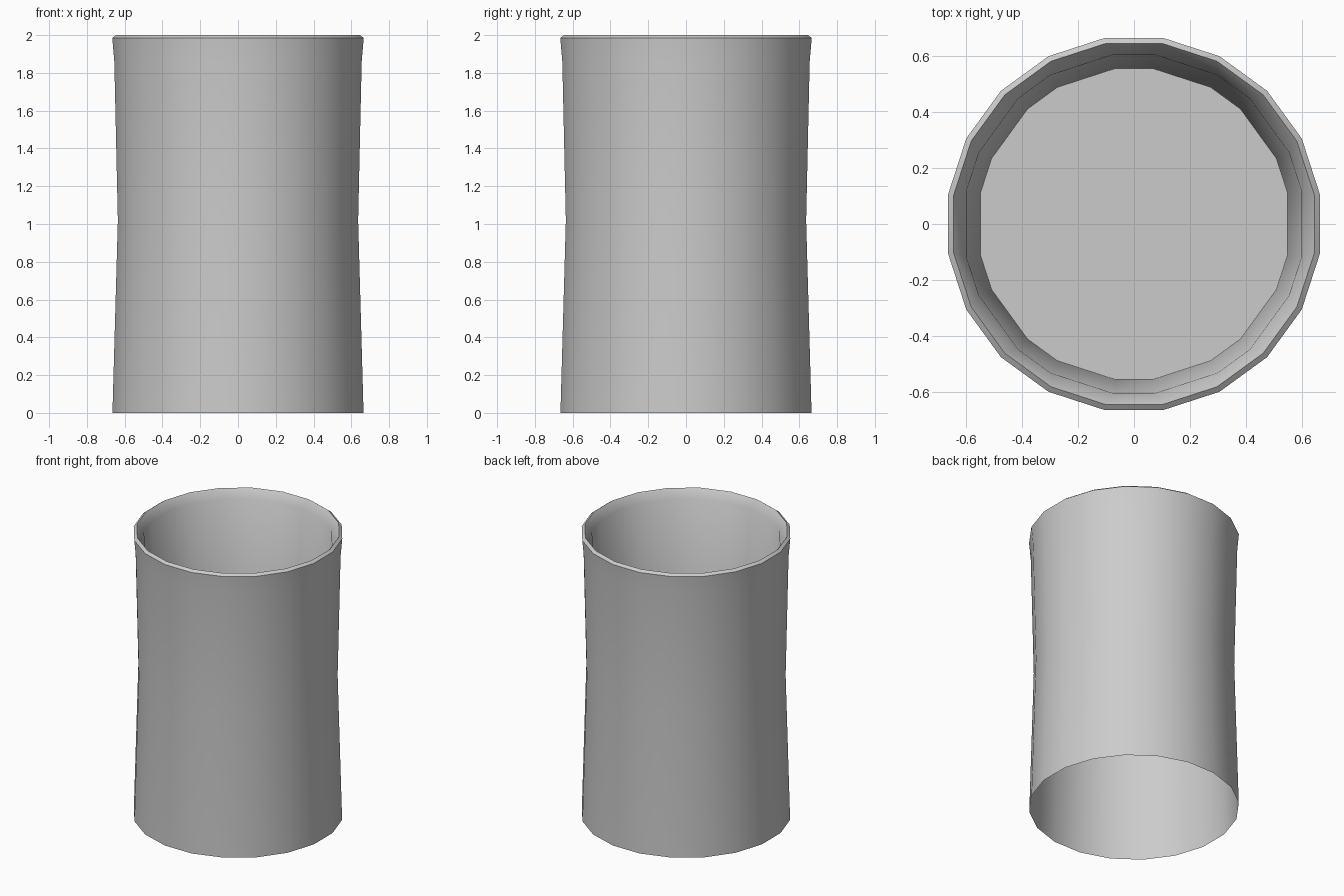
import bpy, bmesh
from math import radians, sin, cos

if "Cube" in bpy.data.objects:
    bpy.data.objects.remove(bpy.data.objects["Cube"])

SIDES = 20
EVEN = [radians(9 + 18 * i) for i in range(SIDES)]
# inner rings alternate wide and narrow facets
UNEVEN = [radians(36 * (i // 2) + (11.25 if i % 2 == 0 else 24.75)) for i in range(SIDES)]

# (radius, height, angles) from the open bottom, over the rim, down to the floor
PROFILE = [
    (0.673, 0.00, EVEN),
    (0.644, 1.02, EVEN),
    (0.663, 1.86, EVEN),
    (0.674, 1.985, EVEN),
    (0.654, 2.00, EVEN),
    (0.611, 1.94, UNEVEN),
    (0.561, 1.00, UNEVEN),
]

bm = bmesh.new()
rings = [[bm.verts.new((r * cos(a), r * sin(a), z)) for a in angles]
         for r, z, angles in PROFILE]

# walls and rim
for low, high in zip(rings, rings[1:]):
    for i in range(SIDES):
        j = (i + 1) % SIDES
        bm.faces.new((low[i], low[j], high[j], high[i]))

# raised floor inside the cup
bm.faces.new(rings[-1])

mesh = bpy.data.meshes.new("cup")
bm.to_mesh(mesh)
bm.free()
cup = bpy.data.objects.new("cup", mesh)
bpy.context.collection.objects.link(cup)

# smooth walls, crisp rim and floor edges
bpy.context.view_layer.objects.active = cup
cup.select_set(True)
bpy.ops.object.shade_smooth_by_angle(angle=radians(35))
